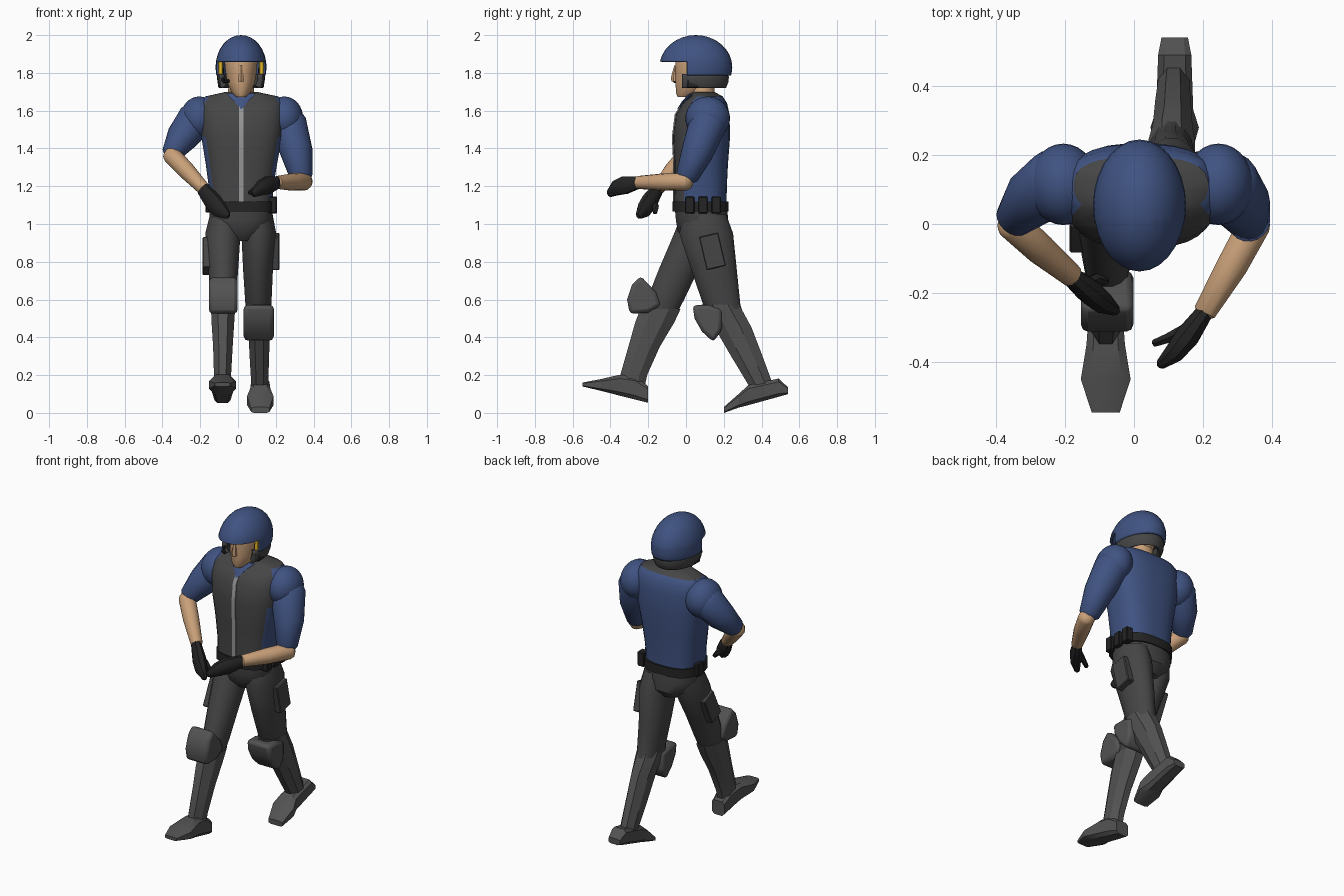
import bpy, bmesh, math
from mathutils import Vector, Matrix

if "Cube" in bpy.data.objects:
    bpy.data.objects.remove(bpy.data.objects["Cube"])


def mat(name, r, g, b):
    m = bpy.data.materials.new(name)
    m.diffuse_color = (r, g, b, 1)
    m.use_nodes = True
    m.node_tree.nodes["Principled BSDF"].inputs["Base Color"].default_value = m.diffuse_color
    return m


BLUE = mat("blue", 0.05, 0.085, 0.22)
SKIN = mat("skin", 0.58, 0.35, 0.19)
GREY = mat("dark_grey", 0.06, 0.06, 0.06)
BOOT = mat("boot_grey", 0.085, 0.085, 0.085)
BLACK = mat("black", 0.018, 0.018, 0.018)
YELLOW = mat("yellow", 0.8, 0.5, 0.02)
ZIP = mat("zip_grey", 0.3, 0.3, 0.3)


def finish(name, bm, m, angle=40):
    bmesh.ops.recalc_face_normals(bm, faces=bm.faces[:])
    me = bpy.data.meshes.new(name)
    bm.to_mesh(me)
    bm.free()
    me.materials.append(m)
    ob = bpy.data.objects.new(name, me)
    bpy.context.collection.objects.link(ob)
    bpy.ops.object.select_all(action='DESELECT')
    ob.select_set(True)
    bpy.context.view_layer.objects.active = ob
    bpy.ops.object.shade_smooth_by_angle(angle=math.radians(angle))
    return ob


def loft(name, rings, m, n=16, p=1.0, angle=40):
    """Skin over rings given as (centre, half-axis u, half-axis v)."""
    bm = bmesh.new()
    loops = []
    for c, u, v in rings:
        loop = []
        for i in range(n):
            a = (i + 0.5) * 2 * math.pi / n
            cs, sn = math.cos(a), math.sin(a)
            k = Vector(u) * math.copysign(abs(cs) ** p, cs) + Vector(v) * math.copysign(abs(sn) ** p, sn)
            loop.append(bm.verts.new(Vector(c) + k))
        loops.append(loop)
    for a, b in zip(loops, loops[1:]):
        for i in range(n):
            j = (i + 1) % n
            bm.faces.new((a[i], a[j], b[j], b[i]))
    bm.faces.new(loops[0])
    bm.faces.new(loops[-1])
    return finish(name, bm, m, angle)


def stack(name, rows, m, **kw):
    """Horizontal rings: (z, cx, cy, rx, ry)."""
    return loft(name, [((x, y, z), (rx, 0, 0), (0, ry, 0)) for z, x, y, rx, ry in rows], m, **kw)


def tube(name, pts, m, n=14, flat=1.0):
    """Round limb along points (x, y, z, radius) with rounded ends."""
    P = [Vector(q[:3]) for q in pts]
    R = [q[3] for q in pts]
    d0, d1 = (P[1] - P[0]).normalized(), (P[-1] - P[-2]).normalized()
    P = [P[0] - d0 * R[0] * 0.7, P[0] - d0 * R[0] * 0.4] + P + [P[-1] + d1 * R[-1] * 0.4]
    R = [R[0] * 0.4, R[0] * 0.85] + R + [R[-1] * 0.6]
    rings = []
    for i, c in enumerate(P):
        d = (P[min(i + 1, len(P) - 1)] - P[max(i - 1, 0)]).normalized()
        u = d.cross(Vector((0, 0, 1))).normalized()
        rings.append((c, u * R[i] * flat, u.cross(d) * R[i]))
    return loft(name, rings, m, n=n)


def ball(name, c, r, m, cut=None, thick=0):
    """Ellipsoid; cut(bm) may open it and thick gives it a wall."""
    bm = bmesh.new()
    bmesh.ops.create_uvsphere(bm, u_segments=28, v_segments=16, radius=1,
                              matrix=Matrix.Translation(c) @ Matrix.Diagonal((*r, 1)))
    if cut:
        cut(bm)
    ob = finish(name, bm, m)
    if thick:
        s = ob.modifiers.new("wall", 'SOLIDIFY')
        s.thickness, s.offset = thick, -1
    return ob


def slab(name, prof, x, hw, m, bevel=0.02, top=1.0):
    """Side profile (y, z) extruded across x, edges bevelled."""
    bm = bmesh.new()
    a = [bm.verts.new((x - hw, y, z)) for y, z in prof]
    b = [bm.verts.new((x + hw, y, z)) for y, z in prof]
    bm.faces.new(a)
    bm.faces.new(b)
    for i in range(len(prof)):
        j = (i + 1) % len(prof)
        bm.faces.new((a[i], a[j], b[j], b[i]))
    ob = finish(name, bm, m)
    w = ob.modifiers.new("bevel", 'BEVEL')
    w.width, w.segments = bevel, 2
    return ob


def box(name, c, size, m, tilt=0.0):
    bm = bmesh.new()
    bmesh.ops.create_cube(bm, size=1, matrix=Matrix.Translation(c) @ Matrix.Rotation(tilt, 4, 'X')
                          @ Matrix.Diagonal((*size, 1)))
    bmesh.ops.bevel(bm, geom=bm.edges[:], offset=0.005, segments=1, affect='EDGES')
    return finish(name, bm, m, 25)


def slice_at(bm, co, no, clear=False):
    bmesh.ops.bisect_plane(bm, geom=bm.verts[:] + bm.edges[:] + bm.faces[:], plane_co=co,
                           plane_no=no, clear_inner=clear)


# Torso: blue shirt with dark vest on the front faces
T = [(1.08, .016, .075, .165, .14), (1.2, .016, .077, .172, .14), (1.32, .018, .08, .19, .143),
     (1.46, .02, .082, .215, .152), (1.58, .02, .088, .225, .143), (1.64, .02, .1, .222, .118),
     (1.675, .02, .11, .195, .085), (1.7, .017, .09, .08, .06)]
torso = stack("torso", T, BLUE, n=28, p=0.75)
torso.data.materials.append(GREY)
for f in torso.data.polygons:
    if (f.normal.y < -0.5 and f.center.y < 0.1) or f.normal.z > 0.75:
        f.material_index = 1
stack("zip", [(z, .018, cy - ry, .017, .007) for z, _, cy, _, ry in T[:6]], ZIP, n=4)
stack("collar", [(1.61, .017, -.035, .006, .012), (1.65, .017, -.01, .04, .012),
                 (1.69, .017, .03, .085, .015)], BLUE, n=8)

# Neck, head and nose
stack("neck", [(1.62, .016, .085, .085, .075), (1.69, .016, .085, .07, .068), (1.78, .016, .085, .066, .066)], SKIN)
stack("head", [(1.672, .016, -.01, .025, .035), (1.695, .016, .02, .05, .075), (1.75, .016, .05, .075, .107),
               (1.81, .016, .06, .084, .118), (1.87, .016, .065, .09, .122), (1.93, .016, .065, .07, .1)], SKIN)
stack("nose", [(1.755, .016, -.055, .018, .022), (1.775, .016, -.055, .016, .025),
               (1.84, .016, -.05, .008, .012)], SKIN, n=6)


# Helmet shell with raised front brim, padded lower band, ear pieces, microphone
def helmet_cut(bm):
    slice_at(bm, (0, 0, 1.785), (0, 0, 1), True)
    slice_at(bm, (0, 0, 1.86), (0, 0, 1))
    slice_at(bm, (0, .005, 0), (0, 1, 0))
    bmesh.ops.delete(bm, geom=[f for f in bm.faces if f.calc_center_median().z < 1.86
                               and f.calc_center_median().y < .005], context='FACES')


def band_cut(bm):
    slice_at(bm, (0, 0, 1.72), (0, 0, 1), True)
    slice_at(bm, (0, 0, 1.795), (0, 0, -1), True)
    slice_at(bm, (0, -.02, 0), (0, 1, 0), True)


ball("helmet", (.016, .052, 1.83), (.135, .193, .17), BLUE, helmet_cut, .015)
ball("helmet_padding", (.016, .057, 1.775), (.127, .17, .13), GREY, band_cut, .03)
for s, side in ((-1, "left"), (1, "right")):
    box(f"ear_piece_{side}", (.016 + s * .108, .018, 1.825), (.026, .03, .075), YELLOW)
    box(f"ear_mount_{side}", (.016 + s * .106, .035, 1.775), (.03, .06, .11), BLACK)
tube("microphone", [(-.085, .0, 1.77, .008), (-.075, -.045, 1.755, .008), (-.05, -.06, 1.757, .011)], BLACK, n=8)

# Arms: shoulder, sleeve, forearm, glove, thumb
ARMS = {
    "left": ((-.205, .115, 1.56), [(-.225, .12, 1.55, .1), (-.295, .075, 1.46, .085), (-.35, .012, 1.375, .055)],
             [(-.352, .0, 1.365, .048), (-.275, -.07, 1.285, .046), (-.18, -.15, 1.185, .034)],
             [(-.185, -.15, 1.185, .038), (-.13, -.195, 1.115, .052), (-.095, -.225, 1.075, .046), (-.055, -.25, 1.045, .022)],
             [(-.15, -.18, 1.13, .02), (-.11, -.16, 1.09, .018), (-.08, -.165, 1.06, .012)]),
    "right": ((.245, .115, 1.56), [(.265, .115, 1.53, .1), (.31, .06, 1.38, .086), (.335, .005, 1.25, .06)],
              [(.35, .0, 1.225, .048), (.285, -.12, 1.222, .046), (.205, -.255, 1.22, .034)],
              [(.205, -.255, 1.22, .036), (.155, -.325, 1.205, .05), (.12, -.37, 1.19, .042), (.08, -.405, 1.162, .022)],
              [(.16, -.3, 1.21, .02), (.1, -.33, 1.19, .016), (.06, -.345, 1.165, .012)]),
}
for side, (c, sleeve, fore, glove, thumb) in ARMS.items():
    ball(f"shoulder_{side}", c, (.1, .118, .115), BLUE)
    tube(f"sleeve_{side}", sleeve, BLUE, n=18)
    tube(f"forearm_{side}", fore, SKIN)
    tube(f"glove_{side}", glove, BLACK, n=8, flat=.75)
    tube(f"thumb_{side}", thumb, BLACK, n=6)

# Pelvis, belt, pouches
stack("pelvis", [(.91, .016, .09, .07, .09), (.96, .016, .09, .14, .135), (1.02, .016, .085, .17, .14),
                 (1.1, .016, .078, .165, .14)], GREY, n=20, p=.85)
stack("belt", [(1.065, .016, .077, .176, .15), (1.12, .016, .077, .176, .15)], BLACK, n=20, p=.75)
for i, y in enumerate((.02, .09, .16)):
    box(f"belt_pouch_{i + 1}", (.185, y, 1.1), (.045, .05, .09), BLACK)
box("belt_pouch_left", (-.155, .1, 1.1), (.035, .06, .08), BLACK)

# Legs: trousers, boot shaft, foot, knee pad, thigh pocket
stack("thigh_left", [(1.05, -.07, .085, .08, .11), (.95, -.08, .055, .095, .12), (.75, -.078, -.043, .08, .107),
                     (.6, -.078, -.108, .068, .1), (.48, -.08, -.16, .055, .09)], GREY)
stack("boot_shaft_left", [(.55, -.079, -.135, .069, .115), (.48, -.08, -.165, .065, .112), (.35, -.08, -.222, .056, .09),
                          (.2, -.082, -.277, .049, .077), (.13, -.082, -.285, .045, .07)], BOOT, n=8, angle=25)
stack("thigh_right", [(1.05, .1, .1, .085, .115), (.95, .11, .107, .094, .145), (.75, .106, .15, .08, .122),
                      (.57, .108, .19, .07, .1), (.45, .112, .25, .05, .08)], GREY)
stack("boot_shaft_right", [(.575, .109, .18, .074, .108), (.53, .109, .205, .072, .108), (.45, .112, .25, .062, .106),
                           (.3, .113, .322, .056, .09), (.16, .115, .39, .049, .072), (.09, .115, .42, .04, .06)],
      BOOT, n=8, angle=25)
FEET = {
    "left": (-.082, [(-.2, .055, .14, .045), (-.27, .073, .19, .052), (-.35, .093, .2, .058),
                     (-.45, .118, .178, .075), (-.547, .14, .16, .042)]),
    "right": (.118, [(.54, .1, .135, .04), (.49, .087, .18, .05), (.33, .043, .145, .056),
                     (.28, .03, .1, .073), (.2, .0, .03, .05)]),
}
for side, (x, rows) in FEET.items():
    loft(f"foot_{side}", [((x, y, (a + b) / 2), (w, 0, 0), (0, 0, (b - a) / 2 * 1.08)) for y, a, b, w in rows],
         BOOT, n=8, p=.5, angle=25)
slab("knee_pad_left", [(-.24, .725), (-.285, .68), (-.312, .6), (-.298, .525), (-.2, .53), (-.13, .57),
                       (-.16, .64)], -.078, .076, BOOT)
slab("knee_pad_right", [(.035, .57), (.045, .5), (.085, .43), (.145, .375), (.19, .44), (.19, .55),
                        (.12, .57)], .11, .08, BOOT)
box("thigh_pocket_left", (-.165, .0, .83), (.045, .1, .18), GREY, -.45)
box("thigh_pocket_right", (.198, .14, .855), (.045, .105, .18), GREY, .23)
